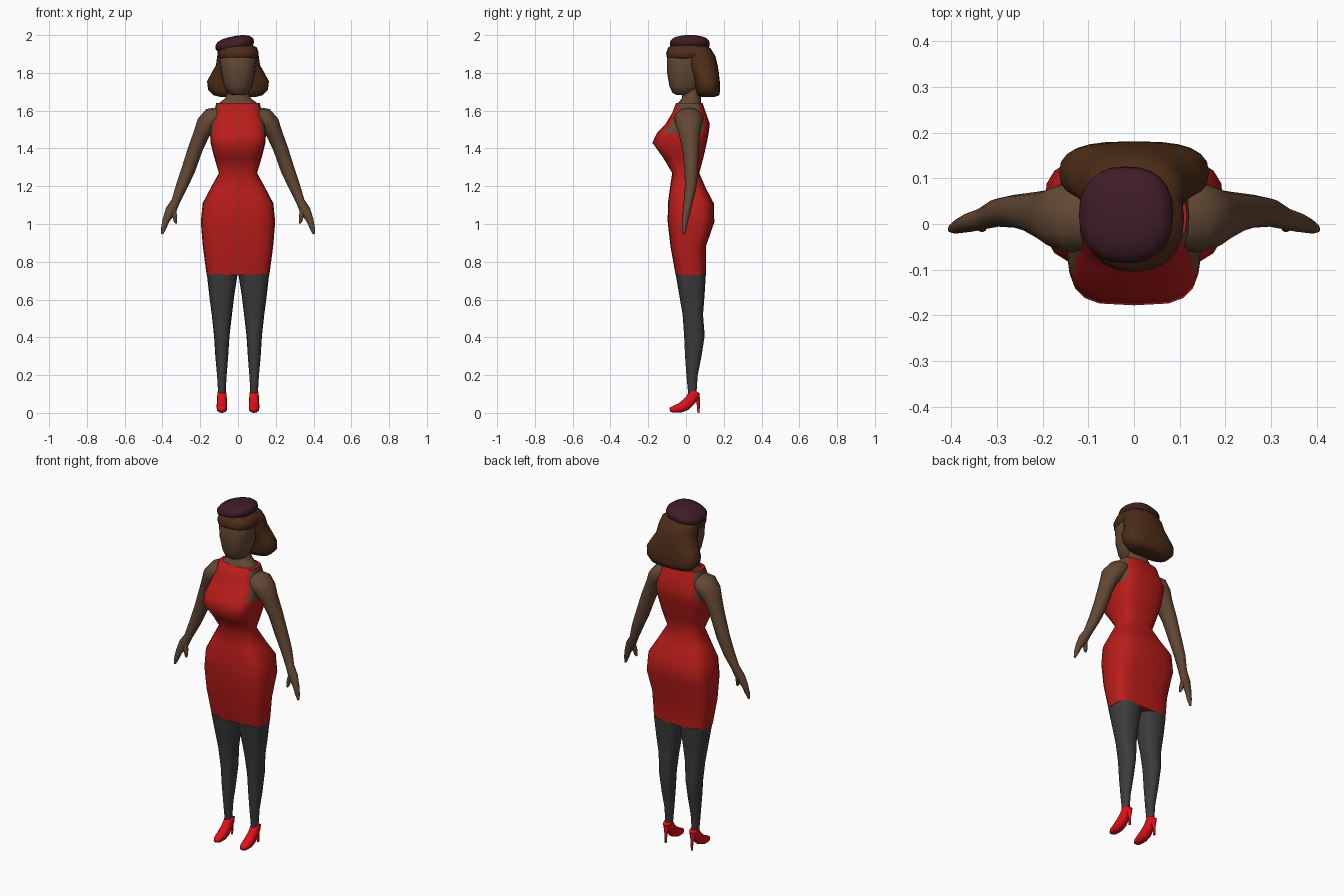
import bpy, math
from mathutils import Vector, Matrix


def mat(name, rgb):
    m = bpy.data.materials.new(name)
    m.diffuse_color = (*rgb, 1)
    return m


RED = mat("red_cloth", (0.48, 0.012, 0.01))
SKIN = mat("skin", (0.125, 0.065, 0.035))
HAIR = mat("hair_brown", (0.075, 0.026, 0.009))
PLUM = mat("plum_felt", (0.05, 0.012, 0.02))
GREY = mat("stocking", (0.045, 0.045, 0.045))
SHOE = mat("shoe_red", (0.75, 0.005, 0.01))


def unit(n, e, i):
    """Point i of n on a unit superellipse of exponent e."""
    a = 2 * math.pi * i / n
    c, s = math.cos(a), math.sin(a)
    return (math.copysign(abs(c) ** (2 / e), c), math.copysign(abs(s) ** (2 / e), s))


def skin_rings(name, rings, material, mirror=False, angle=70):
    """Join rings of points into a capped, smooth surface."""
    n = len(rings[0])
    verts = [p for r in rings for p in r]
    faces = [(k * n + i, k * n + (i + 1) % n, (k + 1) * n + (i + 1) % n, (k + 1) * n + i)
             for k in range(len(rings) - 1) for i in range(n)]
    faces += [tuple(range(n))[::-1], tuple(range(len(verts) - n, len(verts)))]
    me = bpy.data.meshes.new(name)
    me.from_pydata(verts, [], faces)
    ob = bpy.data.objects.new(name, me)
    bpy.context.collection.objects.link(ob)
    me.materials.append(material)
    bpy.ops.object.select_all(action='DESELECT')
    ob.select_set(True)
    bpy.context.view_layer.objects.active = ob
    bpy.ops.object.mode_set(mode='EDIT')
    bpy.ops.mesh.select_all(action='SELECT')
    bpy.ops.mesh.normals_make_consistent(inside=False)
    bpy.ops.object.mode_set(mode='OBJECT')
    bpy.ops.object.shade_smooth_by_angle(angle=math.radians(angle))
    if mirror:
        ob.modifiers.new("mirror", 'MIRROR')
    return ob


def stack(name, rows, material, n=16, cx=0, **kw):
    """Loft of level rings: (z, half width, front y, back y, exponent)."""
    rings = []
    for z, rx, f, b, e in rows:
        pts = [unit(n, e, i) for i in range(n)]
        rings.append([(cx + rx * x, (f + b) / 2 + (b - f) / 2 * y, z) for x, y in pts])
    return skin_rings(name, rings, material, **kw)


def tube(name, rows, material, side, n=12, e=2, **kw):
    """Sweep along a path: (x, y, z, radius along side, other radius)."""
    c = [Vector(r[:3]) for r in rows]
    rings = []
    for k, r in enumerate(rows):
        t = (c[min(k + 1, len(c) - 1)] - c[max(k - 1, 0)]).normalized()
        u = Vector(side)
        u = (u - t * u.dot(t)).normalized()
        v = t.cross(u)
        rings.append([c[k] + u * x * r[3] + v * y * r[4]
                      for x, y in (unit(n, e, i) for i in range(n))])
    return skin_rings(name, rings, material, mirror=True, **kw)


# Dress with bare shoulder openings at the sides
dress = stack("dress", [
    (0.73, 0.166, -0.055, 0.105, 3.6), (0.88, 0.186, -0.082, 0.105, 3.4),
    (1.01, 0.197, -0.097, 0.150, 3.4), (1.11, 0.187, -0.096, 0.147, 3.4),
    (1.19, 0.145, -0.085, 0.105, 3.0), (1.27, 0.101, -0.073, 0.070, 2.8),
    (1.35, 0.125, -0.120, 0.092, 3.2), (1.43, 0.145, -0.178, 0.110, 3.6),
    (1.48, 0.148, -0.155, 0.120, 3.6), (1.53, 0.143, -0.108, 0.126, 3.4),
    (1.59, 0.125, -0.072, 0.105, 3.2), (1.64, 0.116, -0.053, 0.088, 3.0)], RED, n=20)
dress.data.materials.append(SKIN)
for p in dress.data.polygons:
    if 1.48 < p.center.z < 1.62 and abs(p.normal.x) > 0.72:
        p.material_index = 1

# Neck and head
stack("neck", [(1.62, 0.10, -0.045, 0.08, 2.6), (1.643, 0.098, -0.04, 0.08, 2.4),
               (1.665, 0.068, -0.022, 0.08, 2), (1.69, 0.056, -0.02, 0.075, 2),
               (1.76, 0.055, -0.02, 0.075, 2)], SKIN)
stack("head", [(1.682, 0.03, -0.05, 0.02, 2), (1.695, 0.056, -0.072, 0.05, 2.2),
               (1.73, 0.074, -0.088, 0.08, 2.3), (1.80, 0.090, -0.100, 0.11, 2.4),
               (1.88, 0.099, -0.100, 0.125, 2.4), (1.94, 0.09, -0.085, 0.115, 2.2)],
      SKIN, n=20)

# Hair: fringe band under the hat, crown and flared bob
stack("fringe", [(1.875, 0.097, -0.092, 0.10, 2.3), (1.885, 0.106, -0.103, 0.12, 2.3),
                 (1.905, 0.110, -0.105, 0.13, 2.3), (1.935, 0.10, -0.095, 0.12, 2.2),
                 (1.955, 0.06, -0.05, 0.08, 2)], HAIR, n=20)
stack("hair_bob", [(1.672, 0.09, 0.085, 0.150, 2.5), (1.682, 0.130, 0.06, 0.176, 2.8),
                   (1.71, 0.158, 0.052, 0.181, 2.8), (1.755, 0.164, 0.045, 0.179, 2.7),
                   (1.80, 0.140, 0.03, 0.174, 2.5), (1.84, 0.117, 0.0, 0.168, 2.4),
                   (1.89, 0.110, -0.01, 0.155, 2.3), (1.93, 0.100, -0.01, 0.130, 2.2),
                   (1.95, 0.06, 0.0, 0.09, 2)], HAIR, n=24)

# Tilted beret
beret = stack("beret", [(-0.036, 0.075, -0.075, 0.075, 2.2), (-0.028, 0.092, -0.094, 0.094, 2.3),
                        (-0.008, 0.104, -0.106, 0.106, 2.4), (0.012, 0.102, -0.104, 0.104, 2.4),
                        (0.028, 0.085, -0.088, 0.088, 2.3), (0.038, 0.055, -0.057, 0.057, 2.1),
                        (0.041, 0.02, -0.02, 0.02, 2)], PLUM, n=24)
beret.data.transform(Matrix.Translation((-0.018, 0.02, 1.953)) @ Matrix.Rotation(math.radians(-11), 4, 'Y'))

# Arms with mitten hand and thumb
tube("arm", [(0.095, 0.015, 1.575, 0.065, 0.045), (0.135, 0.015, 1.562, 0.078, 0.057),
             (0.168, 0.015, 1.525, 0.070, 0.055), (0.192, 0.018, 1.48, 0.056, 0.043),
             (0.225, 0.025, 1.40, 0.044, 0.039), (0.262, 0.028, 1.29, 0.036, 0.037),
             (0.298, 0.025, 1.20, 0.031, 0.031), (0.330, 0.012, 1.12, 0.024, 0.023),
             (0.356, 0.004, 1.07, 0.021, 0.029), (0.381, -0.004, 1.02, 0.016, 0.019),
             (0.393, -0.009, 0.98, 0.012, 0.014), (0.402, -0.012, 0.947, 0.006, 0.006)],
     SKIN, (0, 1, 0))
tube("thumb", [(0.345, 0.004, 1.09, 0.013, 0.013), (0.336, -0.004, 1.045, 0.013, 0.013),
               (0.331, -0.008, 1.015, 0.010, 0.009), (0.328, -0.01, 1.003, 0.004, 0.004)],
     SKIN, (0, 1, 0), n=8)

# Stockinged legs, each ring shifted to follow its own centre line
rings = []
for z, inner, outer, f, b, e in [
        (0.10, 0.066, 0.105, 0.012, 0.055, 2), (0.20, 0.060, 0.111, 0.002, 0.062, 2),
        (0.30, 0.052, 0.120, -0.005, 0.082, 2.1), (0.41, 0.045, 0.127, -0.010, 0.099, 2.2),
        (0.52, 0.032, 0.139, -0.018, 0.090, 2.3), (0.62, 0.020, 0.152, -0.035, 0.098, 2.5),
        (0.735, 0.002, 0.165, -0.055, 0.105, 2.8)]:
    cx, hw = (inner + outer) / 2, (outer - inner) / 2
    rings.append([(cx + hw * x, (f + b) / 2 + (b - f) / 2 * y, z)
                  for x, y in (unit(16, e, i) for i in range(16))])
skin_rings("leg", rings, GREY, mirror=True)

# High-heeled shoes
tube("shoe", [(0.085, -0.086, 0.017, 0.013, 0.010), (0.085, -0.070, 0.018, 0.022, 0.017),
              (0.085, -0.035, 0.025, 0.028, 0.025), (0.085, -0.005, 0.040, 0.028, 0.030),
              (0.085, 0.022, 0.066, 0.026, 0.029), (0.085, 0.040, 0.092, 0.025, 0.031),
              (0.085, 0.052, 0.115, 0.022, 0.024)], SHOE, (1, 0, 0), e=2.6)
tube("shoe_heel", [(0.085, 0.055, 0.09, 0.018, 0.018), (0.085, 0.064, 0.06, 0.010, 0.010),
                   (0.085, 0.066, 0.03, 0.007, 0.007), (0.085, 0.066, 0.0, 0.006, 0.006)],
     SHOE, (1, 0, 0), n=8)
